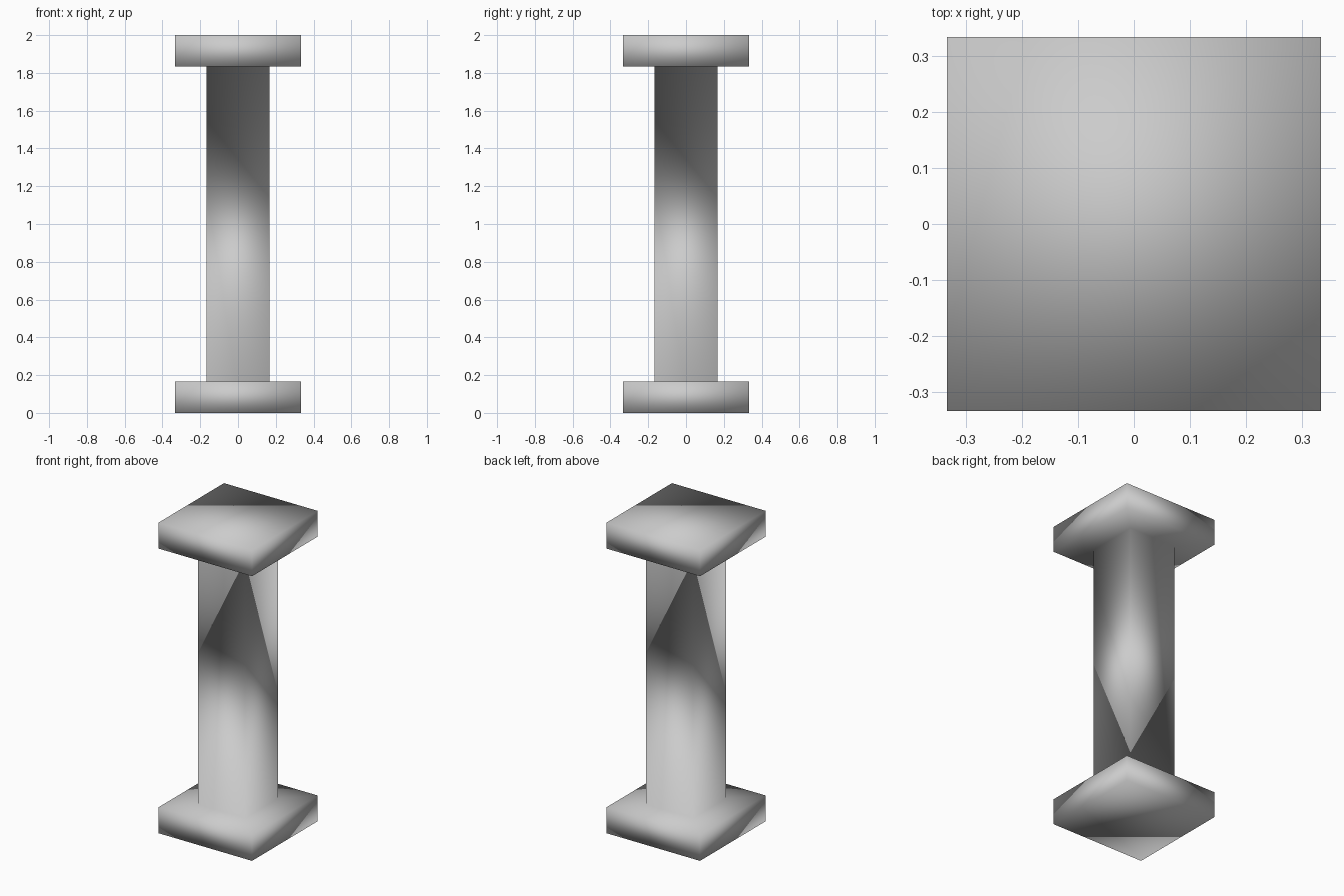
import bpy, bmesh
from mathutils import Vector

if "Cube" in bpy.data.objects:
    bpy.data.objects.remove(bpy.data.objects["Cube"])

W = 1 / 3      # half width of plinth and capital
S = 1 / 6      # half width of shaft
H = 1 / 6      # slab thickness
TOP = 2.0

bm = bmesh.new()

# Bottom square of the plinth
bmesh.ops.create_grid(bm, x_segments=1, y_segments=1, size=W)
bm.faces.ensure_lookup_table()
first = bm.faces[0]
loop = list(first.edges)


def next_ring(edges, half, z):
    """Extrude a square ring of edges to a new half width and height."""
    ext = bmesh.ops.extrude_edge_only(bm, edges=edges)["geom"]
    for v in (g for g in ext if isinstance(g, bmesh.types.BMVert)):
        v.co = Vector((half if v.co.x > 0 else -half,
                       half if v.co.y > 0 else -half, z))
    return [g for g in ext if isinstance(g, bmesh.types.BMEdge)
            and all(abs(v.co.z - z) < 1e-6 and abs(abs(v.co.x) - half) < 1e-6
                    for v in g.verts)]


# Plinth, shaft and capital as one continuous skin
for half, z in ((W, H), (S, H), (S, TOP - H), (W, TOP - H), (W, TOP)):
    loop = next_ring(loop, half, z)

# Cap the top
bmesh.ops.contextual_create(bm, geom=loop)
bmesh.ops.recalc_face_normals(bm, faces=bm.faces)

# The whole pillar is smooth shaded across its corners
for f in bm.faces:
    f.smooth = True

mesh = bpy.data.meshes.new("square_pillar")
bm.to_mesh(mesh)
bm.free()
pillar = bpy.data.objects.new("square_pillar", mesh)
bpy.context.collection.objects.link(pillar)
